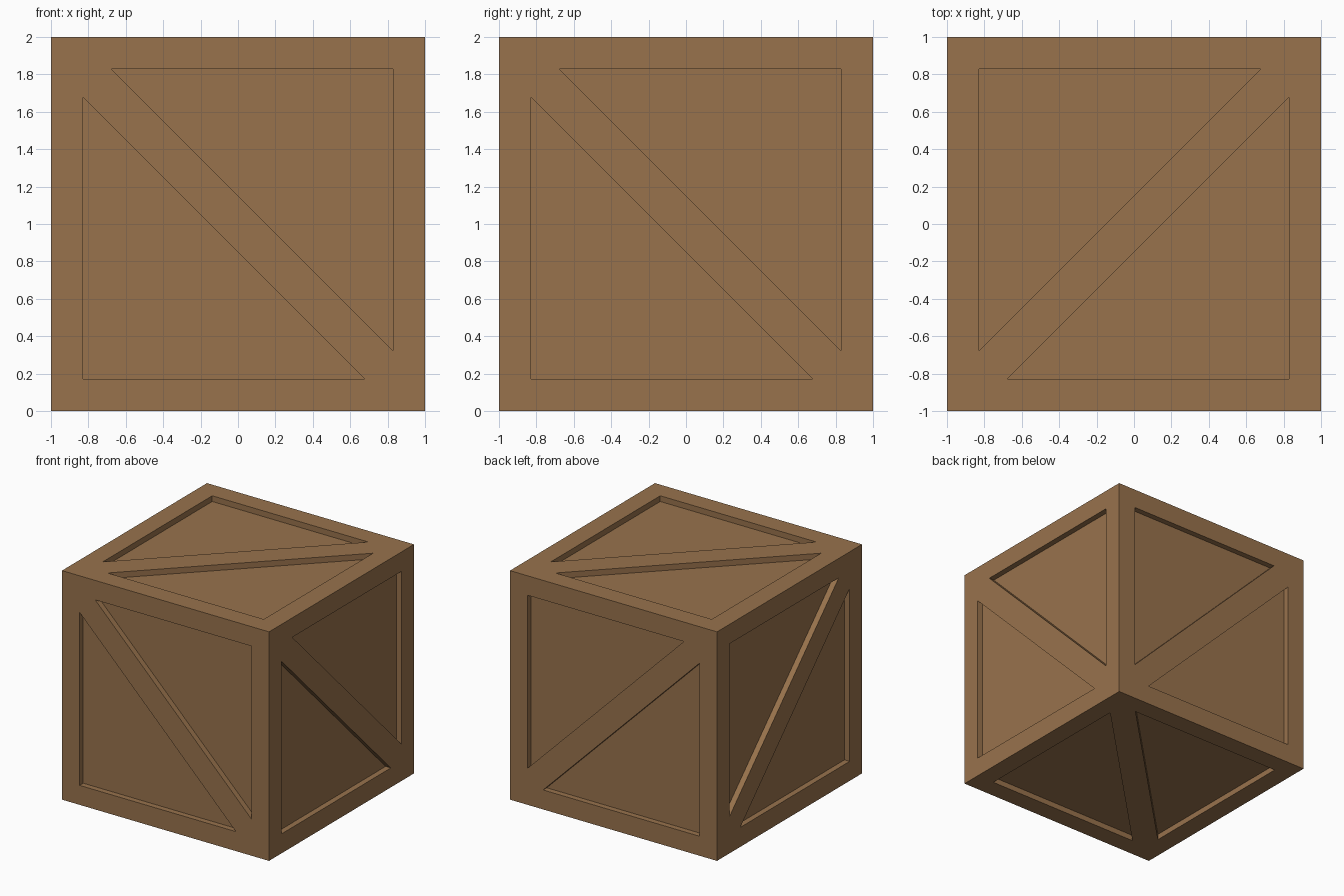
import bpy, bmesh
from mathutils import Vector

if "Cube" in bpy.data.objects:
    bpy.data.objects.remove(bpy.data.objects["Cube"])

HALF, RIM, DEPTH = 1.0, 0.83, 0.05   # half size, inner frame edge, recess depth
TIP = 0.68                           # where the diagonal brace cuts the frame edge

wood = bpy.data.materials.new("brown_wood")
wood.diffuse_color = (0.315, 0.170, 0.073, 1.0)
wood.use_nodes = True
wood.node_tree.nodes["Principled BSDF"].inputs["Base Color"].default_value = wood.diffuse_color


def new_object(name, bm):
    mesh = bpy.data.meshes.new(name)
    bmesh.ops.recalc_face_normals(bm, faces=bm.faces)
    bm.to_mesh(mesh)
    bm.free()
    mesh.materials.append(wood)
    obj = bpy.data.objects.new(name, mesh)
    bpy.context.collection.objects.link(obj)
    return obj


# Solid crate block
bm = bmesh.new()
bmesh.ops.create_cube(bm, size=2 * HALF)
crate = new_object("crate", bm)

# Triangular recess cutters: two on each of the six sides
bm = bmesh.new()
triangle = [(-TIP, RIM), (RIM, RIM), (RIM, -TIP)]
sides = [   # u axis, v axis, outward axis
    (Vector((1, 0, 0)), Vector((0, 0, 1)), Vector((0, 1, 0))),
    (Vector((0, 1, 0)), Vector((0, 0, 1)), Vector((1, 0, 0))),
    (Vector((-1, 0, 0)), Vector((0, 1, 0)), Vector((0, 0, 1))),
]
for u, v, n in sides:
    for side in (-1, 1):
        for flip in (-1, 1):
            base = [bm.verts.new(u * a * flip + v * b * flip + n * side * (HALF - DEPTH))
                    for a, b in triangle]
            face = bm.faces.new(base)
            ext = bmesh.ops.extrude_face_region(bm, geom=[face], use_keep_orig=True)
            top = [g for g in ext["geom"] if isinstance(g, bmesh.types.BMVert)]
            bmesh.ops.translate(bm, verts=top, vec=n * side * (DEPTH + 0.1))
cutter = new_object("recess_cutter", bm)
cutter.hide_render = True

# Carve the recesses, leaving frame and diagonal braces
mod = crate.modifiers.new("recesses", 'BOOLEAN')
mod.operation = 'DIFFERENCE'
mod.solver = 'EXACT'
mod.object = cutter
bpy.context.view_layer.update()
carved = bpy.data.meshes.new_from_object(
    crate.evaluated_get(bpy.context.evaluated_depsgraph_get()))
crate.modifiers.clear()
crate.data = carved
bpy.data.objects.remove(cutter)

# One colour, stand on the floor
carved.materials.clear()
carved.materials.append(wood)
for p in carved.polygons:
    p.material_index = 0
    p.use_smooth = False
crate.location.z = HALF
